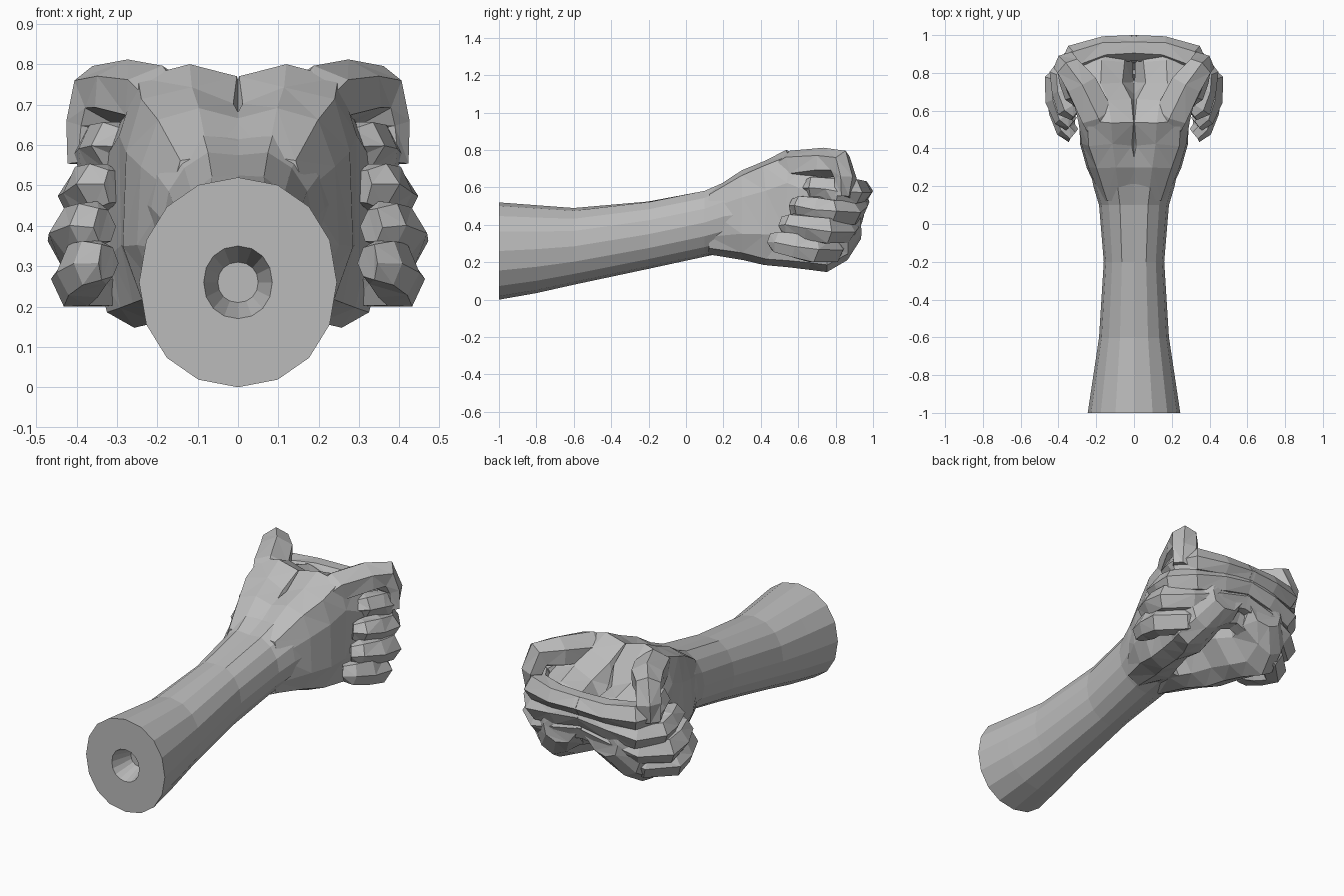
import bpy, bmesh, math, random
from mathutils import Vector

random.seed(4)
if "Cube" in bpy.data.objects:
    bpy.data.objects.remove(bpy.data.objects["Cube"])

GREY = (0.5, 0.5, 0.5, 1.0)
mat = bpy.data.materials.new("plain grey")
mat.use_nodes = True
mat.diffuse_color = GREY
mat.node_tree.nodes["Principled BSDF"].inputs["Base Color"].default_value = GREY


def loft(name, rings, mirrored=True, jitter=0.0):
    """Skin a list of closed rings, cap both ends, optionally mirror across x."""
    bm = bmesh.new()
    loops = []
    for ring in rings:
        wobble = lambda: Vector([random.uniform(-jitter, jitter) for _ in range(3)])
        loops.append([bm.verts.new(p + wobble()) for p in ring])
    n = len(loops[0])
    for a, b in zip(loops, loops[1:]):
        for i in range(n):
            j = (i + 1) % n
            bm.faces.new((a[i], a[j], b[j], b[i]))
    bm.faces.new(loops[0])
    bm.faces.new(loops[-1])
    if jitter:
        bmesh.ops.triangulate(bm, faces=bm.faces[:])
    bmesh.ops.recalc_face_normals(bm, faces=bm.faces[:])
    mesh = bpy.data.meshes.new(name)
    bm.to_mesh(mesh)
    bm.free()
    mesh.materials.append(mat)
    obj = bpy.data.objects.new(name, mesh)
    bpy.context.collection.objects.link(obj)
    if mirrored:
        mod = obj.modifiers.new("mirror", 'MIRROR')
        mod.use_mirror_merge = False
    return obj


def section(y, x0, x1, z0, z1, sides, power=1.0, dip=0.0, cut=0.0):
    """Rounded upright ring; dip grooves the top, cut slants the lower inner side."""
    ring = []
    half = (z1 - z0) / 2
    for i in range(sides):
        a = math.pi / 2 + math.tau * i / sides
        c, s = math.cos(a), math.sin(a)
        x = (x0 + x1) / 2 + (x1 - x0) / 2 * math.copysign(abs(c) ** power, c)
        z = z0 + half + half * math.copysign(abs(s) ** power, s)
        x += cut * max(0, -s) * (x1 - x)
        ring.append(Vector((x, y, z - (dip if i == 0 else 0))))
    return ring


def digit(name, path, radii, ref, sides=6):
    """Jointed tube along a path; ref is the direction kept across each ring."""
    pts = [Vector(p) for p in path]
    rings = []
    for i, p in enumerate(pts):
        t = (pts[min(i + 1, len(pts) - 1)] - pts[max(i - 1, 0)]).normalized()
        u = (ref - t * ref.dot(t)).normalized()
        v = t.cross(u)
        ru, rv = radii[i]
        ring = []
        for k in range(sides):
            a = math.tau * (k + 0.5) / sides
            ring.append(p + u * ru * math.cos(a) + v * rv * math.sin(a))
        rings.append(ring)
    return loft(name, rings, jitter=0.006)


# Forearm with a recessed socket in its flat end: y, half width, bottom, top, groove
arm = [(-0.88, 0.05, 0.21, 0.31, 0), (-1.0, 0.085, 0.17, 0.35, 0),
       (-1.0, 0.245, 0.0, 0.52, 0), (-0.8, 0.215, 0.035, 0.505, 0),
       (-0.6, 0.185, 0.08, 0.49, 0), (-0.2, 0.16, 0.165, 0.535, 0.01),
       (0.1, 0.185, 0.23, 0.595, 0.02), (0.2, 0.215, 0.25, 0.64, 0.03),
       (0.35, 0.245, 0.23, 0.70, 0.04)]
loft("forearm", [section(y, -w, w, lo, hi, 16, 0.95, d) for y, w, lo, hi, d in arm],
     mirrored=False)

# Palms part below the middle: y, inner x, outer x, bottom, top, lower slant
palm = [(0.12, -0.04, 0.17, 0.25, 0.58, 0), (0.3, -0.05, 0.25, 0.215, 0.69, 0),
        (0.42, -0.05, 0.29, 0.18, 0.75, 0.2), (0.54, -0.05, 0.30, 0.17, 0.808, 0.3),
        (0.66, -0.04, 0.33, 0.155, 0.75, 0.35), (0.75, 0.0, 0.365, 0.155, 0.67, 0.4),
        (0.86, 0.0, 0.34, 0.21, 0.63, 0.35), (0.93, 0.0, 0.24, 0.33, 0.59, 0.3)]
loft("palm", [section(y, a, b, lo, hi, 10, 0.72, cut=c) for y, a, b, lo, hi, c in palm],
     jitter=0.008)

# Thumbs grow out of the palm top and hook down over the fingers
digit("thumb",
      [(0.14, 0.44, 0.64), (0.20, 0.58, 0.715), (0.28, 0.74, 0.73),
       (0.335, 0.825, 0.73), (0.36, 0.85, 0.65), (0.37, 0.84, 0.55)],
      [(0.08, 0.07), (0.10, 0.085), (0.095, 0.085), (0.075, 0.08),
       (0.07, 0.055), (0.055, 0.04)],
      Vector((0.78, -0.62, 0)))

# Fingers fan down and out from the back centre, then wrap the outer side:
# back y, centre z, knuckle z, outer x, tip y, tip z
fingers = {"index_finger": (1.0, 0.58, 0.575, 0.40, 0.65, 0.60),
           "middle_finger": (0.985, 0.52, 0.47, 0.435, 0.58, 0.50),
           "ring_finger": (0.955, 0.45, 0.365, 0.46, 0.53, 0.40),
           "little_finger": (0.89, 0.39, 0.265, 0.45, 0.47, 0.31)}
for name, (yb, zc, zk, xo, yt, zt) in fingers.items():
    r = 0.066
    digit(name,
          [(-0.02, yb - r, zc), (0.16, yb - r - 0.01, zc * 0.5 + zk * 0.5),
           (0.30, yb - 0.12, zk), (xo - 0.055, yb - 0.21, zk),
           (xo - 0.066, yt + 0.12, zk * 0.5 + zt * 0.5),
           (xo - 0.09, yt + 0.03, zt), (xo - 0.13, yt, zt)],
          [(r, r), (r, r), (0.076, 0.074), (0.076, 0.07), (0.074, 0.07),
           (0.066, 0.058), (0.045, 0.045)],
          Vector((0, 0, 1)))
